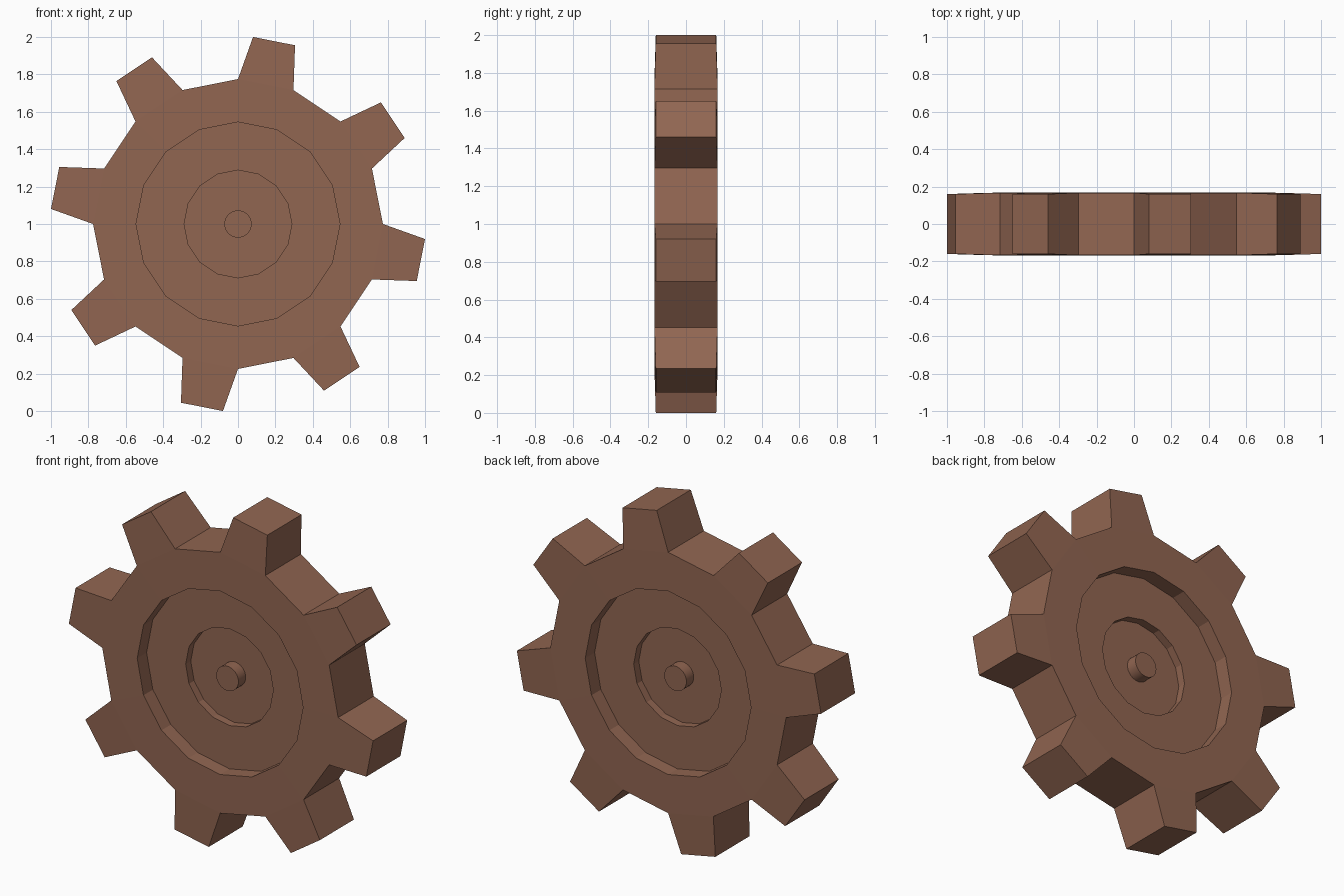
import bpy, bmesh, math
from mathutils import Matrix

if "Cube" in bpy.data.objects:
    bpy.data.objects.remove(bpy.data.objects["Cube"])

SIDES = 16
brown = bpy.data.materials.new("brown")
brown.diffuse_color = (0.285, 0.132, 0.083, 1)
brown.use_nodes = True
brown.node_tree.nodes["Principled BSDF"].inputs["Base Color"].default_value = brown.diffuse_color


def finish(bm, name):
    bmesh.ops.recalc_face_normals(bm, faces=bm.faces)
    mesh = bpy.data.meshes.new(name)
    bm.to_mesh(mesh)
    bm.free()
    mesh.materials.append(brown)
    obj = bpy.data.objects.new(name, mesh)
    bpy.context.collection.objects.link(obj)
    obj.location.z = 1
    return obj


def point(bm, r, deg, y):
    a = math.radians(deg)
    return bm.verts.new((r * math.cos(a), y, r * math.sin(a)))


# Gear wheel: closed loops from the front floor over the rim to the back floor
bm = bmesh.new()
front = [(0.288, 0.032), (0.288, 0.08), (0.545, 0.08), (0.545, 0.168), (0.775, 0.167)]
profile = [(r, -y) for r, y in front] + [(r, y) for r, y in reversed(front)]
step = 360 / SIDES
loops = [[point(bm, r, 90 - step * i, y) for i in range(SIDES)] for r, y in profile]
bm.faces.new(loops[0])
bm.faces.new(loops[-1])
rim = []
for n, (a, b) in enumerate(zip(loops, loops[1:])):
    for i in range(SIDES):
        j = (i + 1) % SIDES
        # every other rim segment is left open for a tooth
        if n == len(front) - 1 and i % 2 == 0:
            rim.append((i, a[i], a[j], b[j], b[i]))
        else:
            bm.faces.new((a[i], a[j], b[j], b[i]))

# Teeth: slightly tapered blocks on the open rim segments
for i, *root in rim:
    base = -step * i
    tip = [point(bm, 1.003, base + d, y)
           for d, y in ((85.4, -0.16), (72.3, -0.16), (72.3, 0.16), (85.4, 0.16))]
    bm.faces.new(tip)
    for k in range(4):
        m = (k + 1) % 4
        bm.faces.new((root[k], root[m], tip[m], tip[k]))
finish(bm, "gear_wheel")

# Axle: small round pin standing out of both recesses
bm = bmesh.new()
bmesh.ops.create_cone(bm, cap_ends=True, segments=32, radius1=0.073, radius2=0.073,
                      depth=0.2, matrix=Matrix.Rotation(math.pi / 2, 4, 'X'))
axle = finish(bm, "axle")
for f in axle.data.polygons:
    f.use_smooth = len(f.vertices) == 4
